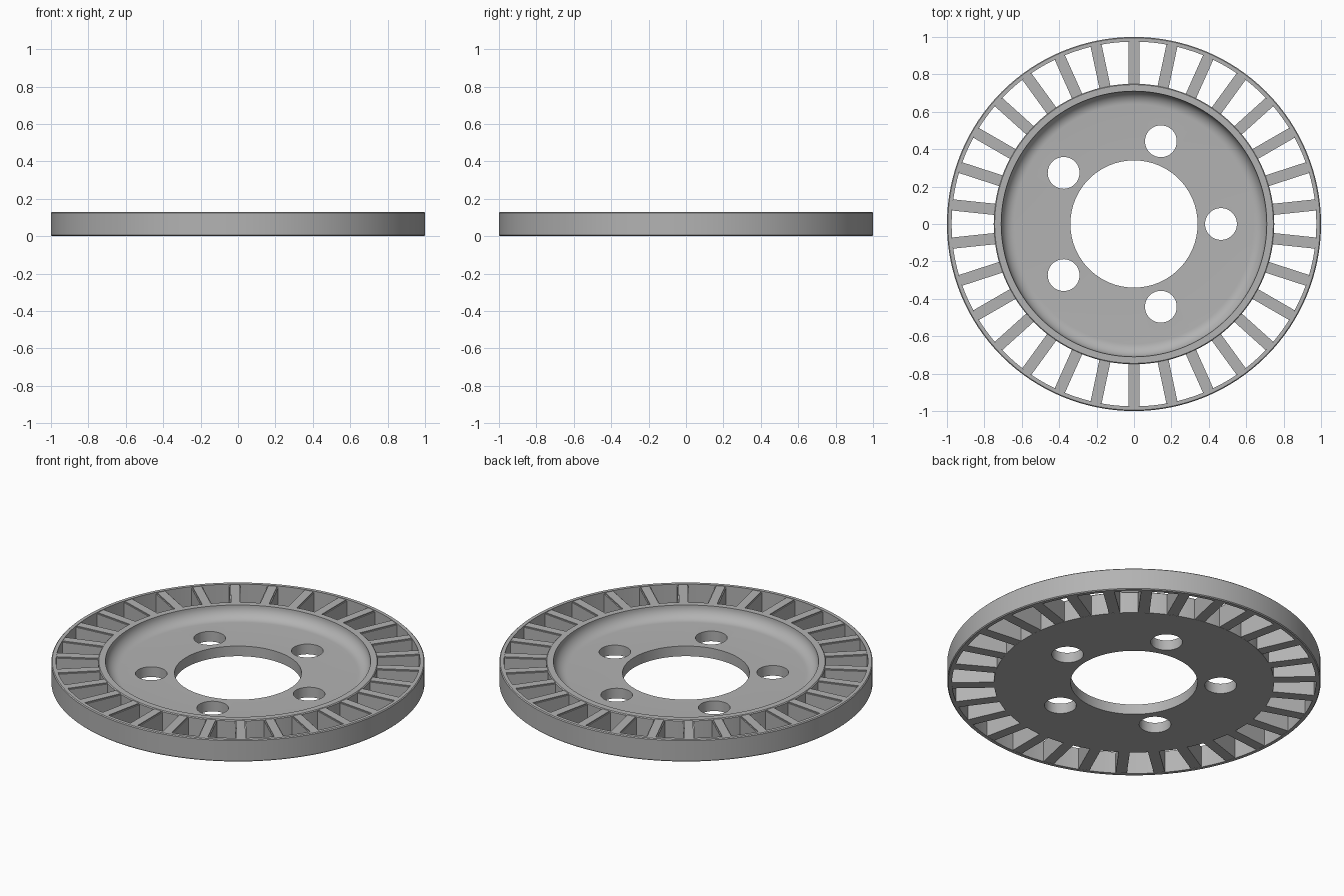
import bpy, bmesh, math
from mathutils import Matrix

cube = bpy.data.objects.get("Cube")
if cube:
    bpy.data.objects.remove(cube, do_unlink=True)

HEIGHT = 0.13
FLOOR = 0.06
SEGMENTS = 128

metal = bpy.data.materials.new("grey metal")
metal.use_nodes = True
grey = (0.45, 0.45, 0.45, 1)
metal.diffuse_color = grey
metal.node_tree.nodes["Principled BSDF"].inputs["Base Color"].default_value = grey


def add_object(name, bm):
    bmesh.ops.recalc_face_normals(bm, faces=bm.faces)
    mesh = bpy.data.meshes.new(name)
    bm.to_mesh(mesh)
    bm.free()
    mesh.materials.append(metal)
    obj = bpy.data.objects.new(name, mesh)
    bpy.context.collection.objects.link(obj)
    return obj


def activate(obj):
    bpy.ops.object.select_all(action='DESELECT')
    obj.select_set(True)
    bpy.context.view_layer.objects.active = obj


def smooth(obj):
    activate(obj)
    bpy.ops.object.shade_smooth_by_angle(angle=math.radians(30))


def lathe(name, profile):
    """Turn a closed (radius, height) profile around the z axis."""
    bm = bmesh.new()
    rings = []
    for i in range(SEGMENTS):
        a = math.tau * i / SEGMENTS
        rings.append([bm.verts.new((r * math.cos(a), r * math.sin(a), z)) for r, z in profile])
    n = len(profile)
    for i in range(SEGMENTS):
        p, q = rings[i], rings[(i + 1) % SEGMENTS]
        for j in range(n):
            k = (j + 1) % n
            bm.faces.new((p[j], q[j], q[k], p[k]))
    return add_object(name, bm)


# Outer rim with softened edges
c = 0.005
rim = lathe("outer_rim", [(0.975, 0), (1 - c, 0), (1, c), (1, HEIGHT - c),
                          (1 - c, HEIGHT), (0.975, HEIGHT)])
smooth(rim)

# Dished hub: raised lip, hollow fillet, flat floor
depth = HEIGHT - FLOOR
fillet = []
for i in range(11):
    a = math.pi / 2 * i / 10
    fillet.append((0.71 - depth + depth * math.cos(a), HEIGHT - depth * math.sin(a)))
hub = lathe("hub", [(0.34, 0), (0.75, 0), (0.75, HEIGHT - c), (0.75 - c, HEIGHT)]
            + fillet + [(0.34, FLOOR)])

# Five bolt holes
bm = bmesh.new()
for i in range(5):
    place = Matrix.Rotation(math.tau * i / 5, 4, 'Z') @ Matrix.Translation((0.465, 0, FLOOR / 2))
    bmesh.ops.create_cone(bm, cap_ends=True, segments=48, radius1=0.085, radius2=0.085,
                          depth=0.2, matrix=place)
cutter = add_object("bolt_hole_cutter", bm)
cutter.hide_render = True
cut = hub.modifiers.new("bolt holes", 'BOOLEAN')
cut.operation = 'DIFFERENCE'
cut.solver = 'EXACT'
cut.object = cutter
activate(hub)
bpy.ops.object.modifier_apply(modifier=cut.name)
bpy.data.objects.remove(cutter, do_unlink=True)
smooth(hub)

# Thirty radial vanes joining hub and rim
bm = bmesh.new()
inner, outer, top = 0.74, 0.98, HEIGHT - 0.003
for i in range(30):
    place = (Matrix.Rotation(math.pi / 2 + math.tau * i / 30, 4, 'Z')
             @ Matrix.Translation(((inner + outer) / 2, 0, top / 2 + 0.0005))
             @ Matrix.Diagonal((outer - inner, 0.06, top - 0.001, 1)))
    bmesh.ops.create_cube(bm, size=1, matrix=place)
long_top = [e for e in bm.edges if all(v.co.z > FLOOR for v in e.verts)
            and e.calc_length() > 0.1]
bmesh.ops.bevel(bm, geom=long_top, offset=0.006, segments=2, affect='EDGES')
smooth(add_object("vanes", bm))
